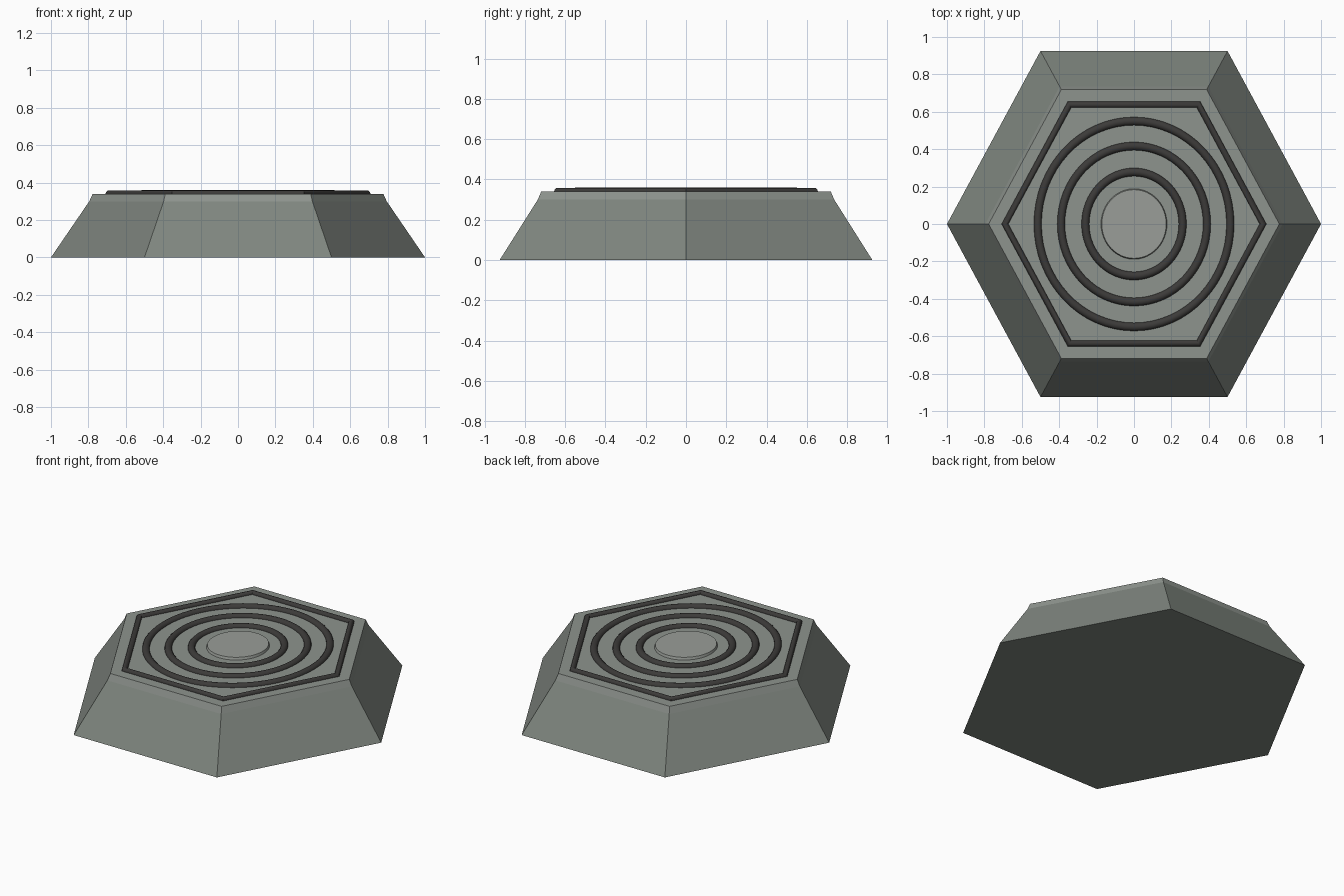
import bpy, math

if "Cube" in bpy.data.objects:
    bpy.data.objects.remove(bpy.data.objects["Cube"])

STRETCH = 0.925 / math.sin(math.pi / 3)   # model is slightly longer in y


def material(name, rgb):
    m = bpy.data.materials.new(name)
    m.diffuse_color = (*rgb, 1)
    m.use_nodes = True
    m.node_tree.nodes["Principled BSDF"].inputs["Base Color"].default_value = m.diffuse_color
    return m


BODY = material("stone", (0.21, 0.235, 0.21))
PLATE = material("plate_grey", (0.27, 0.295, 0.27))
DISC = material("disc_grey", (0.32, 0.34, 0.315))
DARK = material("dark_trim", (0.045, 0.043, 0.041))


def finish(name, mat, smooth):
    ob = bpy.context.object
    ob.name = name
    ob.scale.y = STRETCH
    bpy.ops.object.transform_apply(location=False, rotation=False, scale=True)
    ob.data.materials.append(mat)
    if smooth:
        bpy.ops.object.shade_smooth_by_angle(angle=math.radians(35))
    return ob


def frustum(name, sides, r1, r2, z1, z2, mat, smooth=False):
    # rotate so that a hexagon corner points along x
    bpy.ops.mesh.primitive_cone_add(vertices=sides, radius1=r1, radius2=r2, depth=z2 - z1,
                                    location=(0, 0, (z1 + z2) / 2), rotation=(0, 0, math.pi / 2))
    bpy.ops.object.transform_apply(location=False, rotation=True, scale=False)
    return finish(name, mat, smooth)


def ring(name, sides, major, minor, z, smooth):
    bpy.ops.mesh.primitive_torus_add(major_segments=sides, minor_segments=12, major_radius=major,
                                     minor_radius=minor, location=(0, 0, z))
    return finish(name, DARK, smooth)


# hexagonal sloped base and its steeper top plate
frustum("base", 6, 1.0, 0.795, 0, 0.30, BODY)
frustum("top_plate", 6, 0.795, 0.777, 0.30, 0.34, PLATE)

# central raised disc
frustum("centre_disc", 48, 0.178, 0.172, 0.335, 0.355, DISC, True)

# hexagonal trim and concentric rings, half sunk in the plate
ring("hexagon_trim", 6, 0.69, 0.018, 0.34, True)
for i, r in enumerate((0.26, 0.39, 0.515)):
    ring(f"ring_{i + 1}", 64, r, 0.021, 0.338, True)
